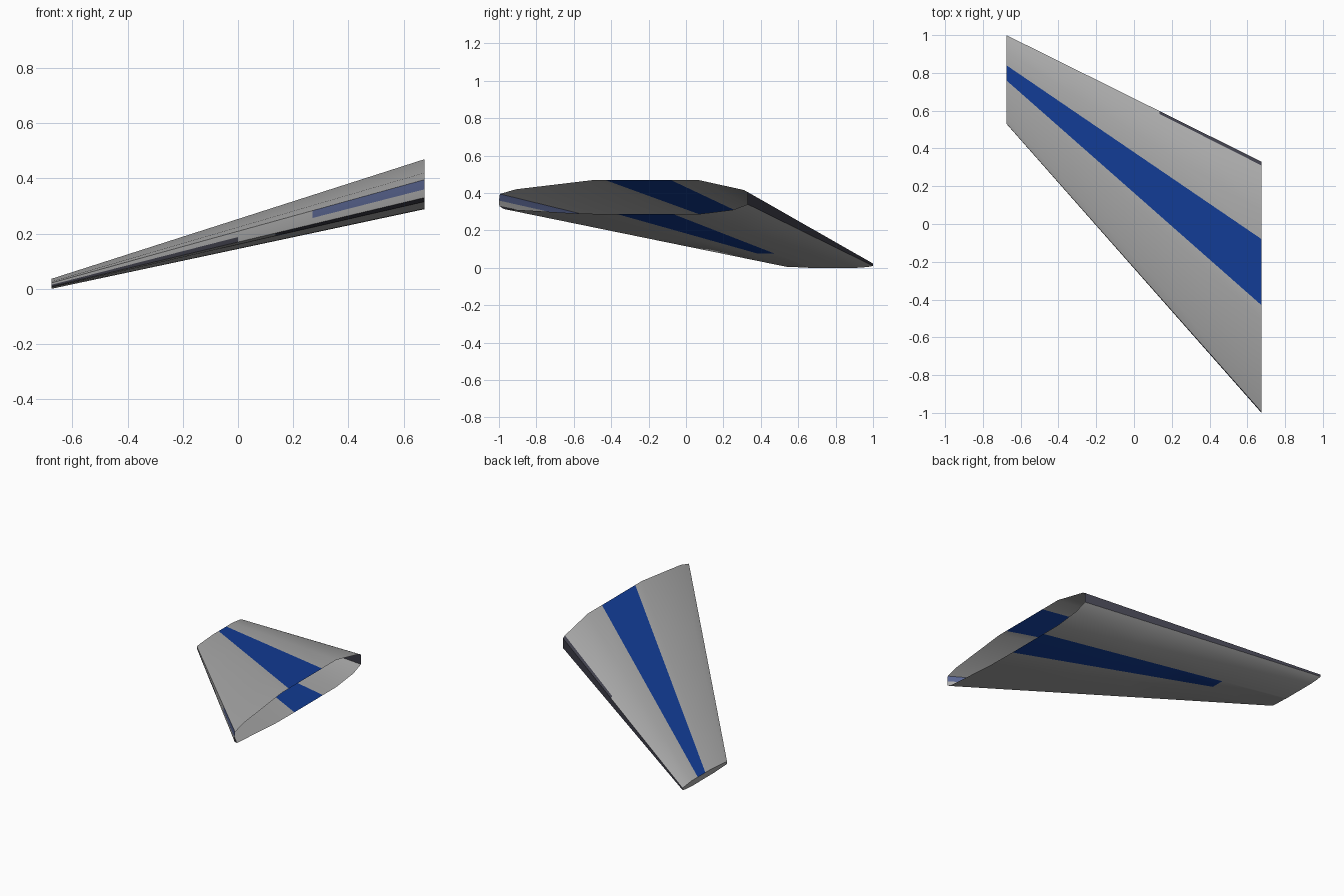
import bpy, bmesh, math

if "Cube" in bpy.data.objects:
    bpy.data.objects.remove(bpy.data.objects["Cube"])

def material(name, rgb):
    m = bpy.data.materials.new(name)
    m.diffuse_color = (*rgb, 1)
    m.use_nodes = True
    m.node_tree.nodes["Principled BSDF"].inputs["Base Color"].default_value = m.diffuse_color
    return m

mats = [material("light grey", (0.40, 0.40, 0.40)),
        material("deep blue", (0.006, 0.045, 0.30)),
        material("slate blue", (0.10, 0.13, 0.28)),
        material("charcoal", (0.05, 0.05, 0.07))]

# Root section (y, z): up the leading edge, over the top, back underneath
ROOT = [(-0.975, 0.315), (-0.998, 0.33), (-1.0, 0.36), (-0.995, 0.395),
        (-0.91, 0.42), (-0.5, 0.469), (-0.43, 0.469), (-0.08, 0.469),
        (0.07, 0.469), (0.31, 0.416), (0.33, 0.405), (0.33, 0.34),
        (0.25, 0.31), (0.07, 0.288), (-0.07, 0.288), (-0.37, 0.288),
        (-0.57, 0.29)]
# Stripe edges that taper on their own: point index -> y at the tip
TIP_Y = {6: 0.76, 7: 0.84, 14: 0.67, 15: 0.655}
STATIONS = [0, 0.3, 0.4, 0.5, 0.735, 1]      # root to tip
# Painted bands: side index -> (material, start, end along the span)
BANDS = {6: (1, 0, 1), 14: (1, 0, 0.735), 2: (2, 0, 0.3), 1: (3, 0.5, 1),
         0: (3, 0, 0.4), 9: (3, 0, 0.4), 10: (3, 0, 1)}

def section_point(i, t):
    y, z = ROOT[i]
    ty = TIP_Y.get(i, 0.53 + (y + 1.0) * 0.353)
    tz = (z - 0.288) * 0.2
    return (0.675 - 1.35 * t, y + (ty - y) * t, z + (tz - z) * t)

# Wing skin: lofted, open at the root, closed at the tip
bm = bmesh.new()
n = len(ROOT)
rings = [[bm.verts.new(section_point(i, t)) for i in range(n)] for t in STATIONS]
for k in range(len(STATIONS) - 1):
    mid = (STATIONS[k] + STATIONS[k + 1]) / 2
    for i in range(n):
        j = (i + 1) % n
        f = bm.faces.new((rings[k][i], rings[k][j], rings[k + 1][j], rings[k + 1][i]))
        mat, start, end = BANDS.get(i, (0, 0, 1))
        f.material_index = mat if start <= mid <= end else 0
bm.faces.new(rings[-1])
bmesh.ops.recalc_face_normals(bm, faces=bm.faces)
me = bpy.data.meshes.new("wing")
bm.to_mesh(me)
bm.free()
for m in mats:
    me.materials.append(m)
wing = bpy.data.objects.new("wing", me)
bpy.context.collection.objects.link(wing)
bpy.context.view_layer.objects.active = wing
wing.select_set(True)
bpy.ops.object.shade_smooth_by_angle(angle=math.radians(35))
